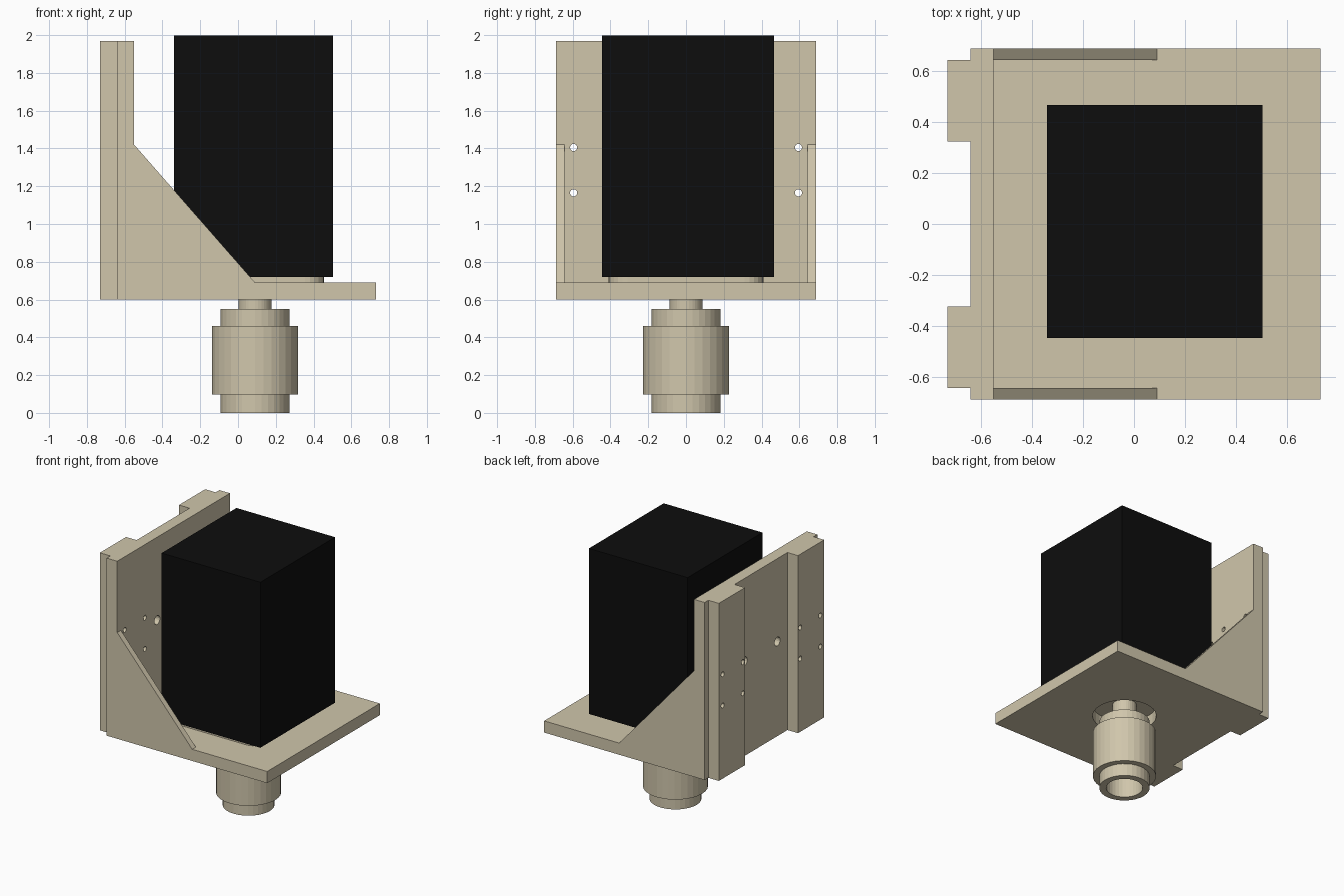
import bpy, bmesh, math
from mathutils import Matrix, Vector

if "Cube" in bpy.data.objects:
    bpy.data.objects.remove(bpy.data.objects["Cube"])


def material(name, rgb):
    m = bpy.data.materials.new(name)
    m.diffuse_color = (*rgb, 1)
    m.use_nodes = True
    m.node_tree.nodes["Principled BSDF"].inputs["Base Color"].default_value = m.diffuse_color
    return m


TAN = material("tan", (0.63, 0.565, 0.41))
BLACK = material("black", (0.004, 0.004, 0.004))
CX = 0.09  # spindle axis


def finish(name, bm, mat):
    bmesh.ops.recalc_face_normals(bm, faces=bm.faces)
    me = bpy.data.meshes.new(name)
    bm.to_mesh(me)
    bm.free()
    me.materials.append(mat)
    ob = bpy.data.objects.new(name, me)
    bpy.context.collection.objects.link(ob)
    return ob


def prism(name, pts, vec, mat=TAN):
    """Extrude a closed outline of 3D points along vec."""
    bm = bmesh.new()
    f = bm.faces.new([bm.verts.new(p) for p in pts])
    r = bmesh.ops.extrude_face_region(bm, geom=[f])
    moved = [v for v in r["geom"] if isinstance(v, bmesh.types.BMVert)]
    bmesh.ops.translate(bm, verts=moved, vec=Vector(vec))
    return finish(name, bm, mat)


def box(name, x0, x1, y0, y1, z0, z1, mat=TAN):
    pts = [(x0, y0, z0), (x1, y0, z0), (x1, y1, z0), (x0, y1, z0)]
    return prism(name, pts, (0, 0, z1 - z0), mat)


def lathe(name, profile, n=32):
    """Revolve a closed (radius, z) profile about the spindle axis."""
    bm = bmesh.new()
    rings = []
    for r, z in profile:
        if r == 0:
            rings.append([bm.verts.new((CX, 0, z))] * n)
        else:
            rings.append([bm.verts.new((CX + r * math.cos(math.tau * i / n),
                                        r * math.sin(math.tau * i / n), z)) for i in range(n)])
    for a, b in zip(rings, rings[1:]):
        for i in range(n):
            j = (i + 1) % n
            bm.faces.new(list(dict.fromkeys((a[i], a[j], b[j], b[i]))))
    return finish(name, bm, TAN)


def cut(ob, holes):
    """Drill (radius, centre, axis) holes through an object."""
    bm = bmesh.new()
    for r, c, axis in holes:
        rot = Matrix.Rotation(math.pi / 2, 4, 'Y') if axis == 'X' else Matrix()
        bmesh.ops.create_cone(bm, cap_ends=True, segments=32 if r > 0.1 else 16, radius1=r,
                              radius2=r, depth=0.5, matrix=Matrix.Translation(c) @ rot)
    tool = finish("hole_cutter", bm, TAN)
    tool.hide_render = True
    mod = ob.modifiers.new("holes", 'BOOLEAN')
    mod.operation, mod.solver, mod.object = 'DIFFERENCE', 'EXACT', tool
    bpy.context.view_layer.objects.active = ob
    bpy.ops.object.modifier_apply(modifier=mod.name)
    bpy.data.objects.remove(tool)


# Horizontal base plate with spindle opening
base = box("base_plate", -0.64, 0.73, -0.687, 0.687, 0.6, 0.69)
cut(base, [(0.23, (CX, 0, 0.645), 'Z')])

# Vertical back plate with bolt holes
bolts = [(0.019, (-0.64, s * y, z), 'X') for s in (-1, 1) for y in (0.35, 0.595) for z in (1.165, 1.405)]
back = box("back_plate", -0.64, -0.55, -0.687, 0.687, 0.69, 1.97)
cut(back, bolts + [(0.034, (-0.64, s * 0.2, 1.33), 'X') for s in (-1, 1)])

# Rails behind the plate and side gussets
for s, side in ((-1, "front"), (1, "rear")):
    y0, y1 = sorted((s * 0.323, s * 0.642))
    cut(box(side + "_rail", -0.73, -0.64, y0, y1, 0.6, 1.97), bolts)
    prism(side + "_gusset", [(x, s * 0.642, z) for x, z in ((-0.55, 0.69), (0.09, 0.69), (-0.55, 1.42))],
          (0, s * 0.045, 0))

# Motor flange with rounded corners
outline = []
for k, (sx, sy) in enumerate(((1, 1), (-1, 1), (-1, -1), (1, -1))):
    for i in range(7):
        a = math.pi / 2 * (k + i / 6)
        outline.append((0.083 + sx * 0.272 + 0.1 * math.cos(a), sy * 0.31 + 0.1 * math.sin(a), 0.69))
prism("motor_flange", outline, (0, 0, 0.03))

# Motor body
box("motor_body", -0.34, 0.503, -0.446, 0.466, 0.72, 1.997, BLACK)

# Spindle shaft and hollow coupling
lathe("spindle_coupling", [(0, 0.695), (0.087, 0.695), (0.087, 0.55), (0.182, 0.55), (0.182, 0.46),
                           (0.228, 0.46), (0.228, 0.097), (0.182, 0.097), (0.182, 0),
                           (0.132, 0), (0.132, 0.45), (0, 0.45)])
